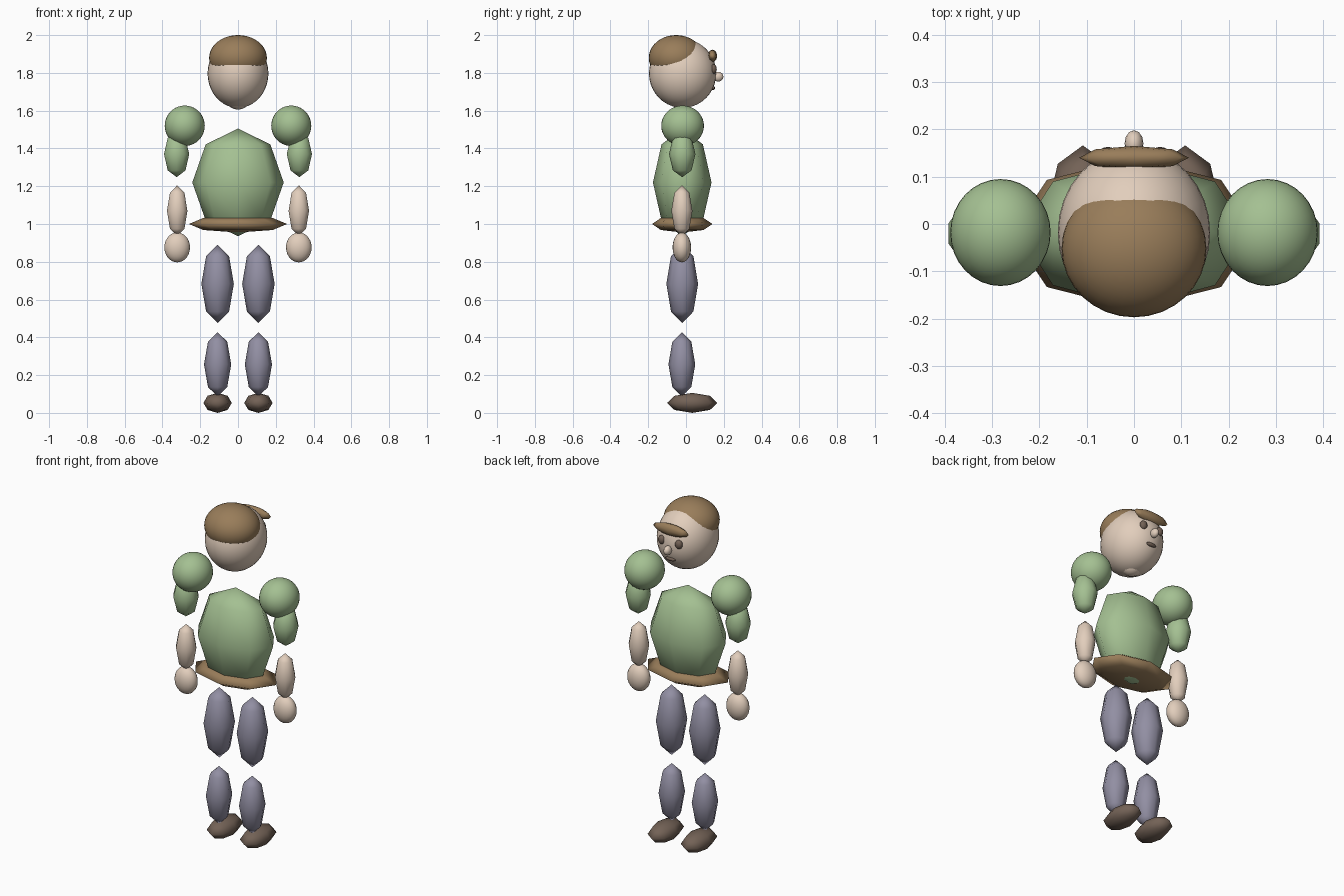
import bpy

if "Cube" in bpy.data.objects:
    bpy.data.objects.remove(bpy.data.objects["Cube"])


def lin(c):
    c /= 255
    return c / 12.92 if c <= 0.04045 else ((c + 0.055) / 1.055) ** 2.4


def material(name, r, g, b):
    m = bpy.data.materials.new(name)
    m.diffuse_color = (lin(r), lin(g), lin(b), 1)
    m.use_nodes = True
    m.node_tree.nodes["Principled BSDF"].inputs["Base Color"].default_value = m.diffuse_color
    return m


SKIN = material("skin", 226, 206, 188)
HAIR = material("hair_brown", 153, 125, 90)
SHIRT = material("shirt_green", 164, 192, 146)
TROUSERS = material("trouser_grey", 146, 143, 163)
SHOE = material("dark_brown", 115, 98, 86)


def ball(name, mat, loc, radii, segs, rings):
    """Smooth-shaded ellipsoid; few segments give the faceted outlines."""
    bpy.ops.mesh.primitive_uv_sphere_add(segments=segs, ring_count=rings, radius=1, location=loc)
    ob = bpy.context.object
    ob.name = ob.data.name = name
    ob.scale = radii
    bpy.ops.object.transform_apply(location=False, rotation=False, scale=True)
    bpy.ops.object.shade_smooth()
    ob.data.materials.append(mat)
    return ob


# Head and hair; the face looks towards +y
ball("head", SKIN, (0, -0.018, 1.797), (0.161, 0.178, 0.182), 32, 20)
ball("neck", SKIN, (0, -0.02, 1.657), (0.06, 0.06, 0.052), 12, 8)
ball("hair_cap", HAIR, (0, -0.052, 1.88), (0.153, 0.145, 0.12), 32, 20)
ball("hair_fringe", HAIR, (0, 0.14, 1.89), (0.116, 0.025, 0.033), 8, 6)
ball("nose", SKIN, (0, 0.17, 1.78), (0.02, 0.028, 0.026), 12, 8)
ball("mouth", SHOE, (0, 0.143, 1.72), (0.034, 0.011, 0.011), 8, 6)

# Torso and belt
ball("torso", SHIRT, (0, -0.02, 1.22), (0.242, 0.155, 0.285), 8, 4)
ball("belt", HAIR, (0, -0.02, 1.0), (0.26, 0.16, 0.045), 8, 4)

# Paired parts: name, material, right-side centre, radii, segments, rings
PAIRS = [
    ("eye", SHOE, (0.055, 0.145, 1.82), (0.022, 0.018, 0.026), 12, 8),
    ("shoulder", SHIRT, (0.282, -0.018, 1.52), (0.106, 0.113, 0.107), 32, 20),
    ("upper_arm", SHIRT, (0.325, -0.02, 1.37), (0.07, 0.07, 0.122), 10, 4),
    ("forearm", SKIN, (0.322, -0.022, 1.07), (0.057, 0.056, 0.135), 10, 4),
    ("hand", SKIN, (0.322, -0.022, 0.876), (0.068, 0.049, 0.079), 20, 14),
    ("thigh", TROUSERS, (0.108, -0.02, 0.683), (0.086, 0.084, 0.207), 8, 4),
    ("shin", TROUSERS, (0.108, -0.022, 0.257), (0.072, 0.071, 0.17), 8, 4),
    ("shoe", SHOE, (0.108, 0.033, 0.053), (0.075, 0.133, 0.053), 8, 4),
]
for name, mat, (x, y, z), radii, segs, rings in PAIRS:
    for side, sx in (("right", 1), ("left", -1)):
        ball(f"{name}_{side}", mat, (sx * x, y, z), radii, segs, rings)
